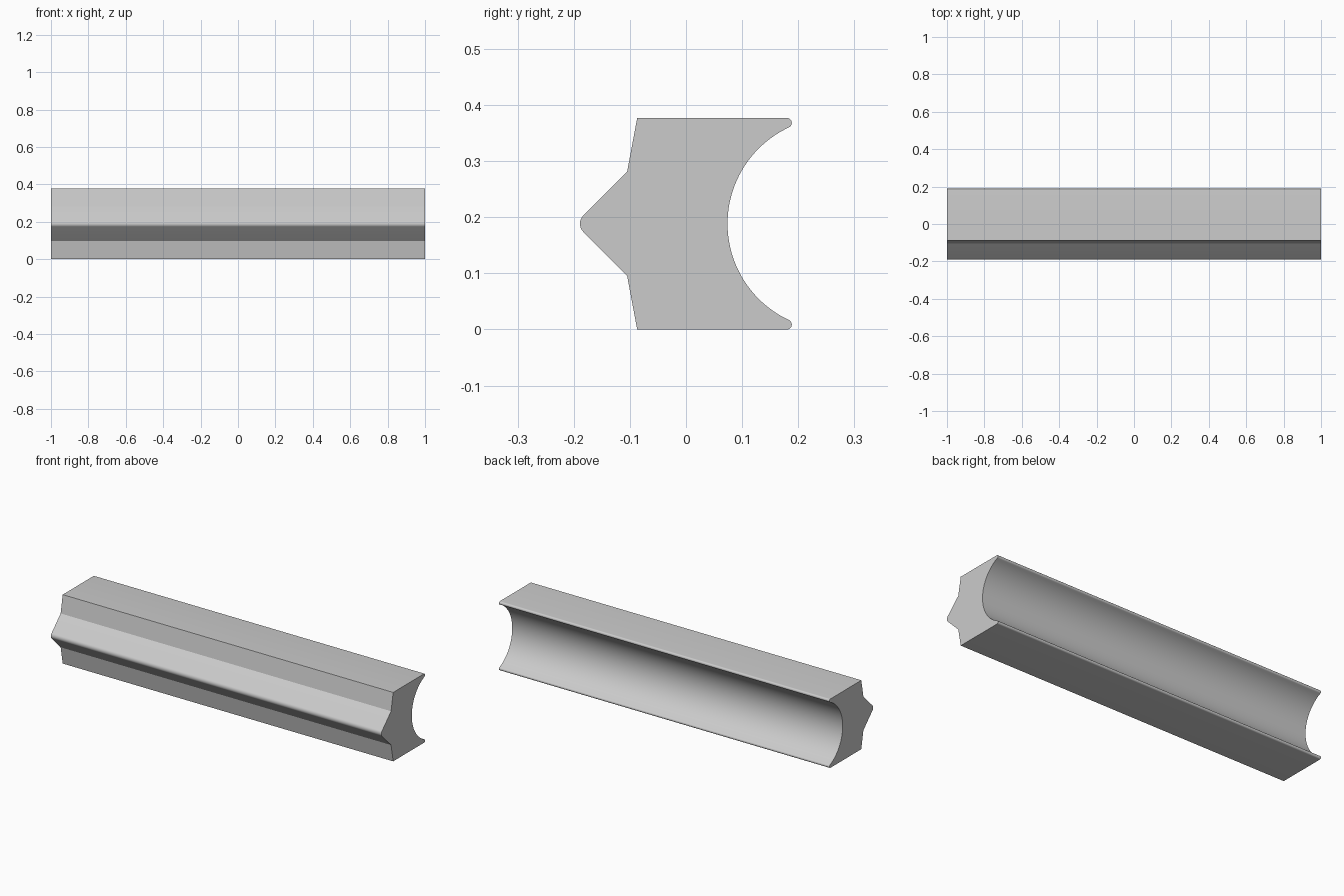
import bpy, bmesh, math

cube = bpy.data.objects.get("Cube")
if cube:
    bpy.data.objects.remove(cube, do_unlink=True)

LENGTH, HALF = 2.0, 0.1885          # bar length, half of its height
NOSE_R, NOSE_Y = 0.0205, -0.1685    # rounded front ridge
LIP_R = 0.0088                      # rounded rear edges
GROOVE_R, GROOVE_Y = 0.1894, 0.2634  # concave rear channel


def arc(cy, cz, radius, start, end, steps):
    """Points (y, z) along an arc, angles in degrees."""
    angles = [math.radians(start + (end - start) * i / steps) for i in range(steps + 1)]
    return [(cy + radius * math.cos(a), cz + radius * math.sin(a)) for a in angles]


# Upper half of the section, from ridge tip over the top to the channel bottom
lip_z = HALF - LIP_R
lip_y = GROOVE_Y - math.sqrt((GROOVE_R + LIP_R) ** 2 - lip_z ** 2)
touch = math.degrees(math.atan2(lip_z, lip_y - GROOVE_Y))
upper = arc(NOSE_Y, 0, NOSE_R, 180, 135, 6)
upper += [(-0.105, 0.0925), (-0.087, HALF)]
upper += arc(lip_y, lip_z, LIP_R, 90, touch - 180, 12)
upper += arc(GROOVE_Y, 0, GROOVE_R, touch, 180, 24)[1:]

# Mirror the half section, leaving out the two shared points
section = upper + [(y, -z) for y, z in reversed(upper[1:-1])]

# Extrude the section along the bar
bm = bmesh.new()
face = bm.faces.new([bm.verts.new((-LENGTH / 2, y, z + HALF)) for y, z in section])
result = bmesh.ops.extrude_face_region(bm, geom=[face], use_keep_orig=True)
moved = [v for v in result["geom"] if isinstance(v, bmesh.types.BMVert)]
bmesh.ops.translate(bm, verts=moved, vec=(LENGTH, 0, 0))
bmesh.ops.recalc_face_normals(bm, faces=bm.faces[:])
mesh = bpy.data.meshes.new("grooved_bar")
bm.to_mesh(mesh)
bm.free()

bar = bpy.data.objects.new("grooved_bar", mesh)
bpy.context.collection.objects.link(bar)

# Plain grey
grey = bpy.data.materials.new("plain_grey")
grey.use_nodes = True
colour = (0.6, 0.6, 0.6, 1)
grey.diffuse_color = colour
grey.node_tree.nodes["Principled BSDF"].inputs["Base Color"].default_value = colour
mesh.materials.append(grey)

# Smooth curves, sharp corners
bpy.ops.object.select_all(action="DESELECT")
bar.select_set(True)
bpy.context.view_layer.objects.active = bar
bpy.ops.object.shade_smooth_by_angle(angle=math.radians(25))
